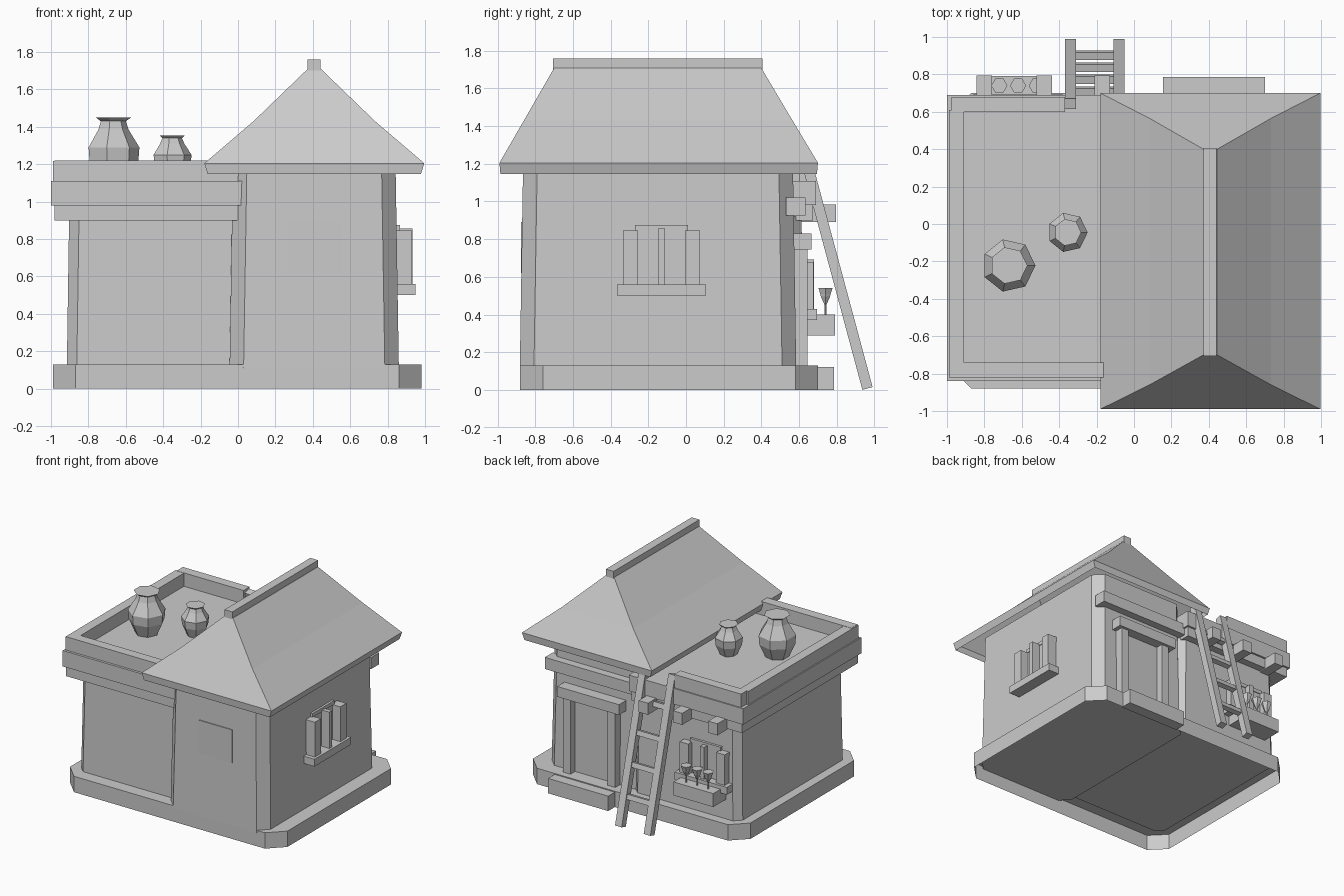
import bpy, bmesh, math
from mathutils import Matrix, Vector

cube = bpy.data.objects.get("Cube")
if cube:
    bpy.data.objects.remove(cube, do_unlink=True)

clay = bpy.data.materials.new("pale_grey")
clay.use_nodes = True
GREY = (0.6, 0.6, 0.6, 1)
clay.diffuse_color = GREY
for node in clay.node_tree.nodes:
    if node.type == 'BSDF_PRINCIPLED':
        node.inputs["Base Color"].default_value = GREY


def loft(name, rings, matrix=Matrix(), closed_base=True):
    """Solid through a stack of rings with equal point counts."""
    bm = bmesh.new()
    loops = [[bm.verts.new(matrix @ Vector(p)) for p in ring] for ring in rings]
    n = len(loops[0])
    for low, high in zip(loops, loops[1:]):
        for i in range(n):
            j = (i + 1) % n
            bm.faces.new((low[i], low[j], high[j], high[i]))
    if closed_base:
        bm.faces.new(loops[0][::-1])
    bm.faces.new(loops[-1])
    mesh = bpy.data.meshes.new(name)
    bm.to_mesh(mesh)
    bm.free()
    mesh.materials.append(clay)
    obj = bpy.data.objects.new(name, mesh)
    bpy.context.collection.objects.link(obj)
    return obj


def rect(x0, x1, y0, y1, z):
    return [(x0, y0, z), (x1, y0, z), (x1, y1, z), (x0, y1, z)]


def box(name, x, y, z, matrix=Matrix()):
    return loft(name, [rect(*x, *y, h) for h in z], matrix)


def cut_rect(x0, x1, y0, y1, z, c):
    """Rectangle with chamfered corners."""
    return [(x0 + c, y0, z), (x1 - c, y0, z), (x1, y0 + c, z), (x1, y1 - c, z),
            (x1 - c, y1, z), (x0 + c, y1, z), (x0, y1 - c, z), (x0, y0 + c, z)]


def block(name, x, y, z, chamfer, taper=0.0, closed_base=True):
    """Chamfered wall block that narrows by taper towards the top."""
    t = taper
    return loft(name, [cut_rect(*x, *y, z[0], chamfer),
                       cut_rect(x[0] + t, x[1] - t, y[0] + t, y[1] - t, z[1], chamfer)],
                closed_base=closed_base)


def turned(name, centre, profile, sides):
    cx, cy = centre
    return loft(name, [[(cx + r * math.cos(math.tau * i / sides),
                         cy + r * math.sin(math.tau * i / sides), z)
                        for i in range(sides)] for r, z in profile])


# Hollow plinth and the two building volumes
block("plinth", (-0.99, 0.98), (-0.88, 0.70), (0, 0.13), 0.12, closed_base=False)
block("tall_walls", (-0.045, 0.86), (-0.882, 0.585), (0.11, 1.22), 0.075, 0.018)
block("low_walls", (-0.915, 0.055), (-0.775, 0.625), (0.12, 0.92), 0.053, 0.012)

# Flat roof bands and parapet with a gap for the ladder
box("lower_band", (-0.98, 0.02), (-0.825, 0.675), (0.90, 0.98))
box("roof_slab", (-1.0, 0.035), (-0.84, 0.69), (0.98, 1.11))
box("front_parapet", (-0.98, 0.035), (-0.82, -0.74), (1.10, 1.22))
box("side_parapet", (-0.99, -0.91), (-0.82, 0.61), (1.10, 1.218))
box("back_parapet", (-0.975, -0.37), (0.60, 0.68), (1.10, 1.22))

# Hipped roof with a slightly hollow slope, open underneath
MID = 0.408
roof_steps = [(0.57, -0.985, 0.695, 1.147), (0.588, -0.99, 0.70, 1.205),
              (0.325, -0.86, 0.565, 1.43), (0.037, -0.70, 0.40, 1.708)]
loft("hipped_roof", [rect(MID - w, MID + w, a, b, z) for w, a, b, z in roof_steps],
     closed_base=False)
box("roof_ridge", (0.372, 0.442), (-0.705, 0.405), (1.70, 1.76))

# Flush panel on the front wall
box("front_panel", (0.26, 0.56), (-0.8765, -0.868), (0.62, 0.89))

# Back doorway
box("door_step", (0.155, 0.70), (0.69, 0.785), (0.0, 0.122))
box("door_panel", (0.25, 0.61), (0.57, 0.585), (0.13, 0.76))
for side, x in (("left", 0.63), ("right", 0.225)):
    box(side + "_door_post", (x - 0.035, x + 0.035), (0.55, 0.645), (0.12, 0.75))
box("door_lintel", (0.14, 0.70), (0.55, 0.667), (0.745, 0.83))
box("wall_beam", (0.0, 0.835), (0.53, 0.635), (0.925, 1.02))


def window(name, matrix, height, depth):
    """Shuttered window; local x runs along the wall and local y points outward."""
    box(name + "_sill", (-0.237, 0.237), (-0.04, depth), (0, 0.06), matrix)
    for side, x in (("left", -0.165), ("right", 0.165)):
        box(name + "_shutter_" + side, (x - 0.039, x + 0.039), (-0.04, depth - 0.02),
            (0.055, height), matrix)
    box(name + "_pane", (-0.127, 0.127), (-0.04, 0.01), (0.055, height), matrix)
    box(name + "_head", (-0.14, 0.14), (-0.04, 0.016), (height, height + 0.03), matrix)
    box(name + "_bar", (-0.018, 0.018), (-0.04, depth - 0.018),
        (0.055, height + 0.012), matrix)


window("side_window", Matrix.Translation((0.85, -0.13, 0.5))
       @ Matrix.Rotation(-math.pi / 2, 4, 'Z'), 0.345, 0.1)
window("back_window", Matrix.Translation((-0.62, 0.62, 0.37)), 0.31, 0.076)

# Planter with three small spiky plants
box("planter", (-0.80, -0.44), (0.60, 0.79), (0.29, 0.40))
for i in range(3):
    spot = (-0.72 + 0.1 * i, 0.74)
    turned(f"plant_stem_{i}", spot, [(0.006, 0.39), (0.006, 0.46)], 5)
    turned(f"plant_bloom_{i}", spot, [(0.005, 0.45), (0.028, 0.495), (0.032, 0.51),
                                      (0.043, 0.54)], 6)

# Projecting beam ends
for i, x in enumerate((-0.80, -0.48, -0.17)):
    box(f"beam_end_{i}", (x - 0.042, x + 0.042), (0.58, 0.795), (0.89, 0.985))

# Leaning ladder
foot, top = Vector((0, 0.963, 0.008)), Vector((0, 0.643, 1.20))
lean = math.atan2(foot.y - top.y, top.z - foot.z)
length = (top - foot).length
for side, x in (("left", -0.08), ("right", -0.34)):
    place = Matrix.Translation((x, foot.y, foot.z)) @ Matrix.Rotation(lean, 4, 'X')
    box("ladder_rail_" + side, (-0.03, 0.03), (-0.028, 0.028), (0, length), place)
for i in range(4):
    p = foot.lerp(top, 0.19 + 0.2 * i)
    place = Matrix.Translation((-0.21, p.y, p.z)) @ Matrix.Rotation(lean, 4, 'X')
    box(f"ladder_rung_{i}", (-0.12, 0.12), (-0.02, 0.02), (-0.02, 0.02), place)

# Seven-sided jars on the flat roof
turned("large_jar", (-0.67, -0.222),
       [(0.085, 1.10), (0.137, 1.215), (0.143, 1.29), (0.085, 1.385),
        (0.07, 1.43), (0.1, 1.45)], 7)
turned("small_jar", (-0.355, -0.045),
       [(0.06, 1.10), (0.1, 1.19), (0.107, 1.25), (0.068, 1.31),
        (0.055, 1.34), (0.073, 1.355)], 7)
